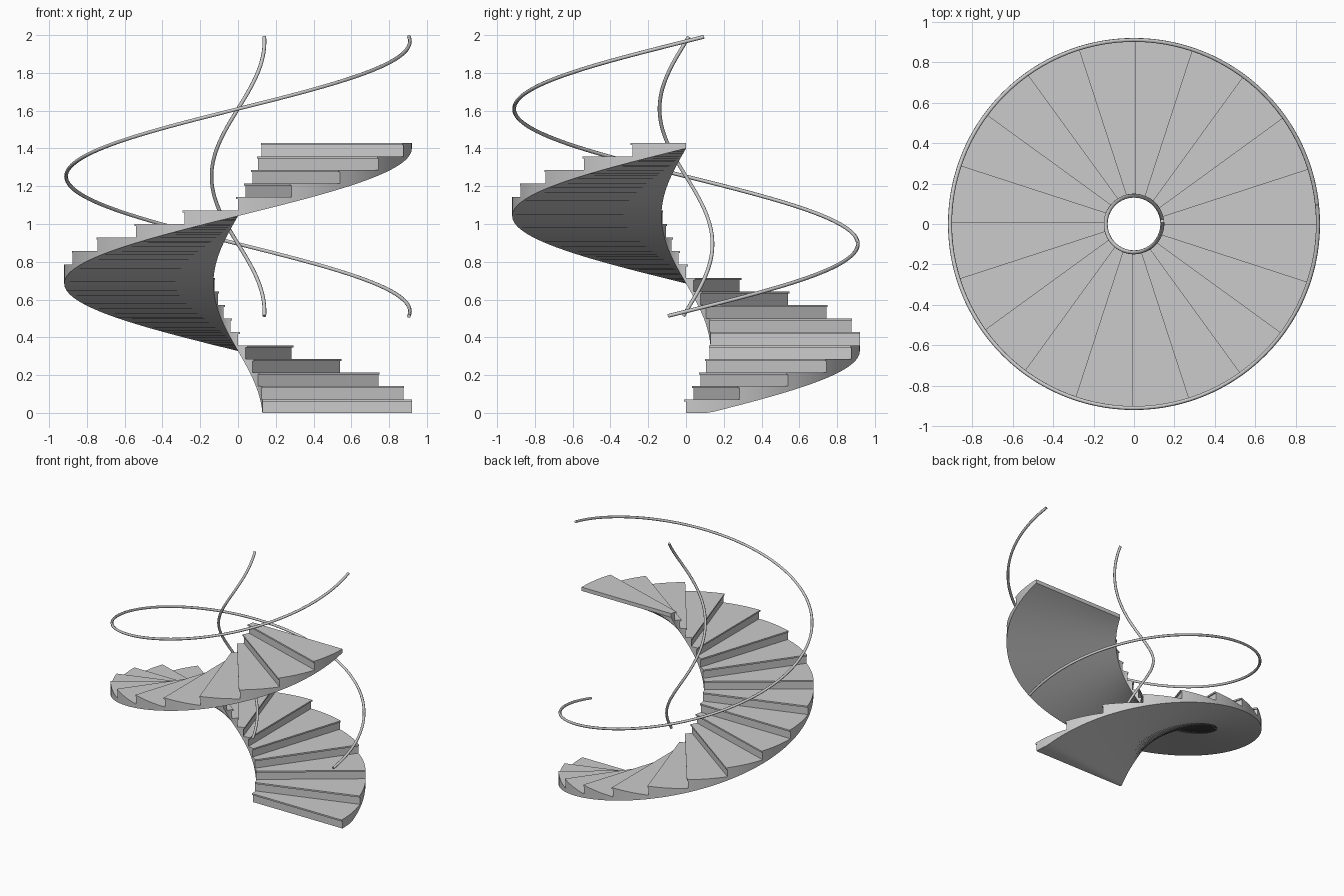
import bpy, bmesh
from math import cos, sin, radians

if "Cube" in bpy.data.objects:
    bpy.data.objects.remove(bpy.data.objects["Cube"])

STEPS, TURN, H = 20, radians(18), 1.43 / 20
R_IN, R_OUT = 0.13, 0.92
TREAD, NOSE, SEG = 0.012, 0.01, 8


def finish(name, bm, angle=30):
    bmesh.ops.remove_doubles(bm, verts=bm.verts, dist=1e-5)
    bmesh.ops.recalc_face_normals(bm, faces=bm.faces)
    me = bpy.data.meshes.new(name)
    bm.to_mesh(me)
    bm.free()
    ob = bpy.data.objects.new(name, me)
    bpy.context.collection.objects.link(ob)
    bpy.ops.object.select_all(action='DESELECT')
    ob.select_set(True)
    bpy.context.view_layer.objects.active = ob
    bpy.ops.object.shade_smooth_by_angle(angle=radians(angle))
    return ob


def polar(r, a, z):
    return (r * cos(a), r * sin(a), z)


# Stair body: risers on top, smooth helical soffit below
def soffit(a):
    return max(0.0, a / TURN * H - 0.03)


bm = bmesh.new()
prev = None
for i in range(STEPS):
    top = (i + 1) * H - TREAD
    for k in range(SEG + 1):
        a = (i + k / SEG) * TURN
        b = soffit(a)
        ring = [bm.verts.new(polar(r, a, z)) for r, z in
                ((R_IN, b), (R_IN, top), (R_OUT, top), (R_OUT, b))]
        if prev is None:
            bm.faces.new(ring)
        else:
            # only the riser is needed where two steps meet
            for j in ((1,) if k == 0 else range(4)):
                n = (j + 1) % 4
                bm.faces.new((prev[j], prev[n], ring[n], ring[j]))
        prev = ring
bm.faces.new(prev[::-1])
finish("stair_body", bm)

# Treads: thin sector slabs with a nosing over each riser
for i in range(STEPS):
    a0 = i * TURN
    dx, dy = NOSE * sin(a0), -NOSE * cos(a0)
    arc = [a0 + TURN * k / SEG for k in range(SEG + 1)]
    rows = []
    for r in (R_IN, R_OUT):
        pts = [polar(r, a, 0)[:2] for a in arc]
        rows.append([(pts[0][0] + dx, pts[0][1] + dy)] + pts)
    bm = bmesh.new()
    z1 = (i + 1) * H
    prev = None
    for p, q in zip(*rows):
        ring = [bm.verts.new((*c, z)) for c, z in
                ((p, z1 - TREAD), (p, z1), (q, z1), (q, z1 - TREAD))]
        if prev is None:
            bm.faces.new(ring)
        else:
            for j in range(4):
                n = (j + 1) % 4
                bm.faces.new((prev[j], prev[n], ring[n], ring[j]))
        prev = ring
    bm.faces.new(prev[::-1])
    finish(f"tread_{i + 1:02d}", bm)


# Handrails: helical round tubes
def handrail(name, radius):
    n = 124
    cu = bpy.data.curves.new(name, 'CURVE')
    cu.dimensions = '3D'
    cu.bevel_depth = 0.01
    cu.bevel_resolution = 2
    cu.use_fill_caps = True
    sp = cu.splines.new('POLY')
    sp.points.add(n)
    for k, pt in enumerate(sp.points):
        a = radians(-6 + 372 * k / n)
        pt.co = (*polar(radius, a, 0.537 + a / TURN * H), 1)
    ob = bpy.data.objects.new(name, cu)
    bpy.context.collection.objects.link(ob)
    bpy.ops.object.select_all(action='DESELECT')
    ob.select_set(True)
    bpy.context.view_layer.objects.active = ob
    bpy.ops.object.convert(target='MESH')
    bpy.ops.object.shade_smooth_by_angle(angle=radians(50))


handrail("outer_handrail", 0.91)
handrail("inner_handrail", 0.14)
